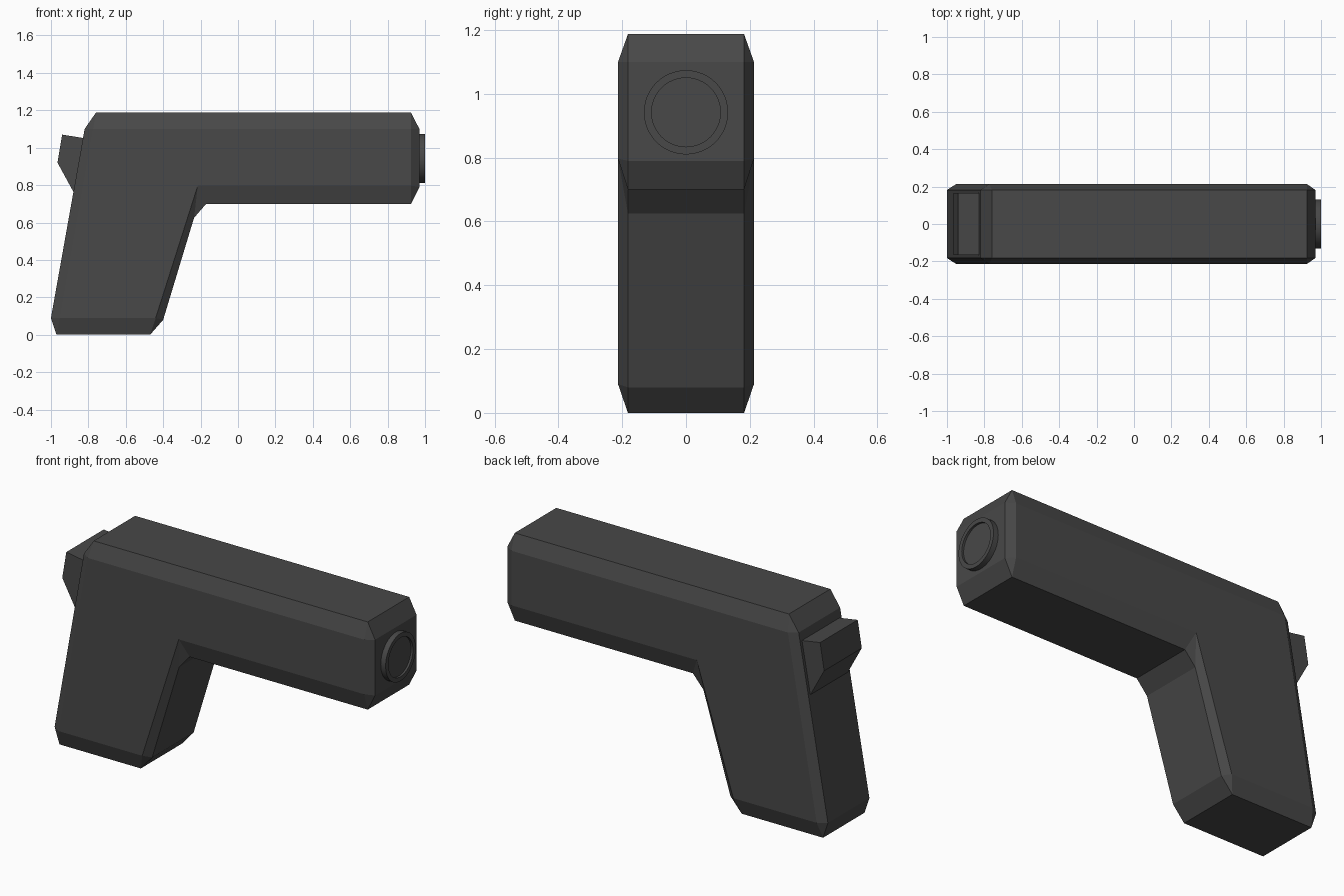
import bpy, bmesh, math

if "Cube" in bpy.data.objects:
    bpy.data.objects.remove(bpy.data.objects["Cube"])

mat = bpy.data.materials.new("dark grey")
mat.diffuse_color = (0.065, 0.065, 0.065, 1)
mat.use_nodes = True
mat.node_tree.nodes["Principled BSDF"].inputs["Base Color"].default_value = mat.diffuse_color


def finish(name, bm):
    bmesh.ops.recalc_face_normals(bm, faces=bm.faces[:])
    mesh = bpy.data.meshes.new(name)
    bm.to_mesh(mesh)
    bm.free()
    mesh.materials.append(mat)
    obj = bpy.data.objects.new(name, mesh)
    bpy.context.collection.objects.link(obj)
    return obj


def loop(bm, points, y):
    return [bm.verts.new((x, y, z)) for x, z in points]


def bridge(bm, a, b):
    n = len(a)
    for i in range(n):
        j = (i + 1) % n
        bm.faces.new((a[i], a[j], b[j], b[i]))


# Body and grip: rim outline plus a smaller side panel on each flank.
# Every panel corner fans out to two rim corners.
rim = [(-1.0, 0.09), (-0.97, 0), (-0.47, 0), (-0.40, 0.08),
       (-0.235, 0.625), (-0.17, 0.70), (0.925, 0.70), (0.97, 0.79),
       (0.97, 1.10), (0.925, 1.187), (-0.76, 1.187), (-0.82, 1.10)]
panel = [(-0.952, 0.09), (-0.44, 0.09), (-0.215, 0.797),
         (0.925, 0.797), (0.925, 1.10), (-0.775, 1.10)]
bm = bmesh.new()
rims = []
for side in (-1, 1):
    r = loop(bm, rim, side * 0.182)
    p = loop(bm, panel, side * 0.213)
    bm.faces.new(p)
    for i in range(6):
        j = (i + 1) % 6
        bm.faces.new((p[i], r[2 * i], r[2 * i + 1]))
        bm.faces.new((p[i], r[2 * i + 1], r[2 * j], p[j]))
    rims.append(r)
bridge(bm, *rims)
finish("body_and_grip", bm)

# Rear hammer block, sunk into the back of the body
hammer = [(-0.80, 1.047), (-0.94, 1.07), (-0.965, 0.92), (-0.875, 0.755), (-0.80, 0.755)]
bm = bmesh.new()
ends = [loop(bm, hammer, y) for y in (-0.165, 0.165)]
for e in ends:
    bm.faces.new(e)
bridge(bm, *ends)
finish("rear_hammer", bm)

# Muzzle ring with a shallow recessed centre
bm = bmesh.new()
N = 48
rings = []
for x, r in [(0.96, 0.132), (1.0, 0.132), (1.0, 0.108), (0.988, 0.108)]:
    rings.append([bm.verts.new((x, r * math.cos(math.tau * i / N),
                                0.942 + r * math.sin(math.tau * i / N))) for i in range(N)])
for a, b in zip(rings, rings[1:]):
    bridge(bm, a, b)
bm.faces.new(rings[0])
bm.faces.new(rings[-1])
muzzle = finish("muzzle_ring", bm)
bpy.context.view_layer.objects.active = muzzle
muzzle.select_set(True)
bpy.ops.object.shade_smooth_by_angle(angle=math.radians(30))
